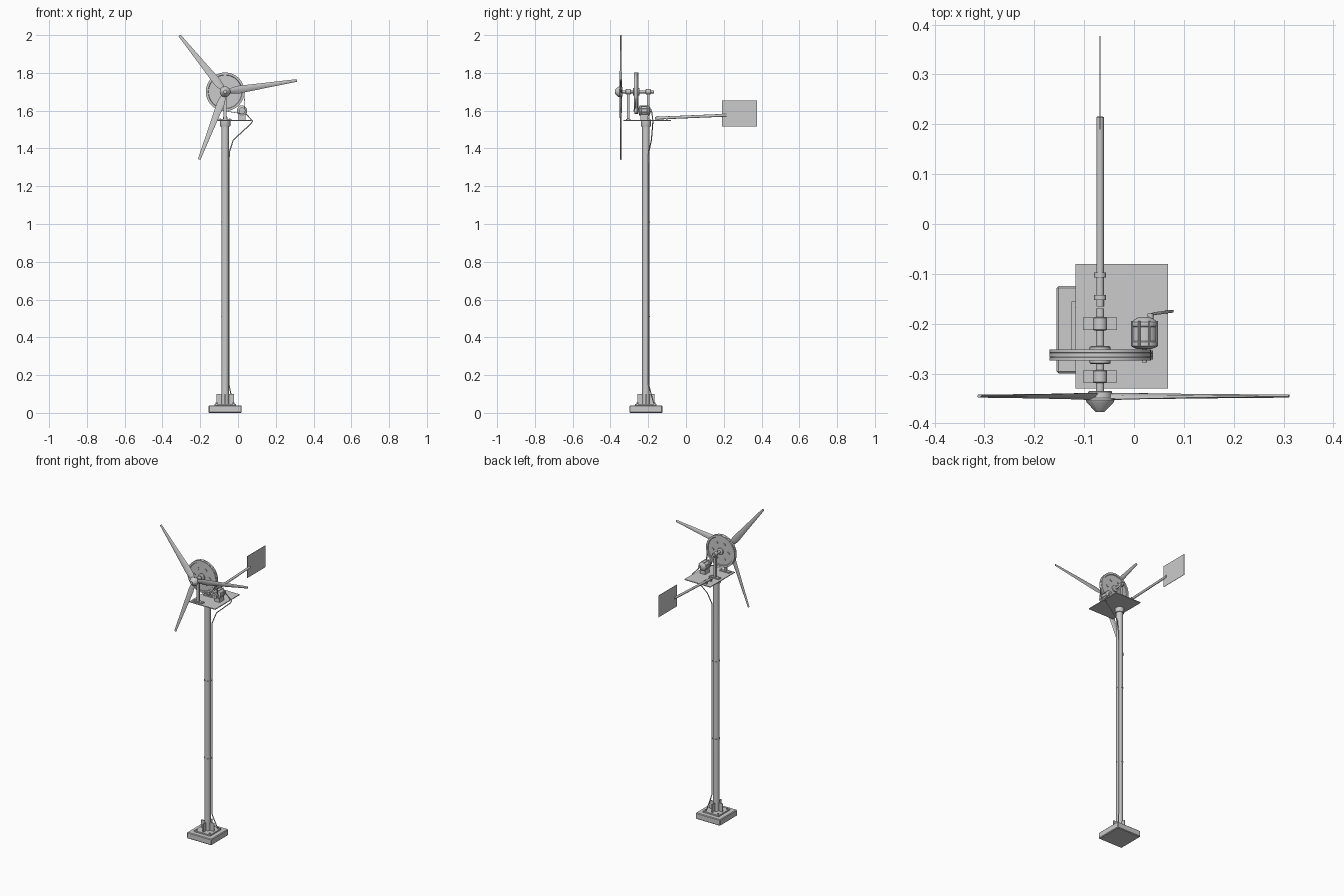
import bpy, bmesh
from math import sin, cos, pi, radians, acos, atan2, hypot
from mathutils import Vector, Matrix

if "Cube" in bpy.data.objects:
    bpy.data.objects.remove(bpy.data.objects["Cube"])

PX, PY = -0.068, -0.212      # mast axis
HZ = 1.70                    # rotor shaft height
DECK = 1.55                  # top of the platform
GX, GZ = 0.021, 1.60         # generator axis


def finish(name, bm, smooth=False):
    bmesh.ops.recalc_face_normals(bm, faces=bm.faces)
    me = bpy.data.meshes.new(name)
    bm.to_mesh(me)
    bm.free()
    ob = bpy.data.objects.new(name, me)
    bpy.context.collection.objects.link(ob)
    if smooth:
        bpy.ops.object.select_all(action='DESELECT')
        ob.select_set(True)
        bpy.context.view_layer.objects.active = ob
        bpy.ops.object.shade_smooth_by_angle(angle=radians(35))
    return ob


def box(name, lo, hi, bevel=0):
    lo, hi = Vector(lo), Vector(hi)
    bm = bmesh.new()
    bmesh.ops.create_cube(bm, size=1, matrix=Matrix.Translation((lo + hi) / 2)
                          @ Matrix.Diagonal((*(hi - lo), 1)))
    if bevel:
        bmesh.ops.bevel(bm, geom=bm.edges[:], offset=bevel, segments=1, affect='EDGES')
    return finish(name, bm)


def lathe(name, origin, axis, profile, n=32):
    """Closed solid from (distance along axis, radius) pairs."""
    bm = bmesh.new()
    rot = Vector(axis).to_track_quat('Z', 'Y')
    rings = [[bm.verts.new(Vector(origin) + rot @ Vector((r * cos(2 * pi * i / n), r * sin(2 * pi * i / n), d)))
              for i in range(n)] for d, r in profile]
    for a, b in zip(rings, rings[1:]):
        for i in range(n):
            bm.faces.new((a[i], a[(i + 1) % n], b[(i + 1) % n], b[i]))
    bm.faces.new(rings[0])
    bm.faces.new(rings[-1])
    return finish(name, bm, True)


def rod(name, a, b, r, n=24):
    d = Vector(b) - Vector(a)
    return lathe(name, a, d, [(0, r), (d.length, r)], n)


def loft(name, sections):
    bm = bmesh.new()
    rings = [[bm.verts.new(p) for p in s] for s in sections]
    n = len(rings[0])
    for a, b in zip(rings, rings[1:]):
        for i in range(n):
            bm.faces.new((a[i], a[(i + 1) % n], b[(i + 1) % n], b[i]))
    bm.faces.new(rings[0])
    bm.faces.new(rings[-1])
    return finish(name, bm, True)


# base slab, foot plate, crossed gussets and anchor bolts
box("base_slab", (PX - .0875, PY - .0875, 0), (PX + .0875, PY + .0875, .04), .004)
box("foot_plate", (PX - .057, PY - .057, .04), (PX + .057, PY + .057, .048))
box("gusset_x", (PX - .046, PY - .003, .048), (PX + .046, PY + .003, .10))
box("gusset_y", (PX - .003, PY - .046, .048), (PX + .003, PY + .046, .10))
for sx in (-1, 1):
    for sy in (-1, 1):
        x, y = PX + sx * .045, PY + sy * .045
        rod("anchor_bolt", (x, y, .046), (x, y, .055), .005, 6)

# mast with joint rings and top collar
rod("mast", (PX, PY, .045), (PX, PY, 1.53), .020)
for z in (.51, 1.01):
    rod("mast_joint", (PX, PY, z - .003), (PX, PY, z + .003), .0215)
lathe("yaw_collar", (PX, PY, 1.515), (0, 0, 1), [(0, .025), (.004, .027), (.031, .027)])

# platform
box("platform", (-.117, -.33, DECK - .005), (.068, -.08, DECK))

# bearing posts with bolted feet
for y in (-.306, -.2):
    box("bearing_foot", (PX - .034, y - .0125, DECK), (PX + .034, y + .0125, DECK + .006))
    box("bearing_post", (PX - .008, y - .007, DECK), (PX + .008, y + .007, HZ - .008))
    lathe("bearing_sleeve", (PX, y - .0135, HZ), (0, 1, 0),
          [(0, .012), (.002, .014), (.025, .014), (.027, .012)])
    for s in (-1, 1):
        rod("foot_bolt", (PX + s * .025, y, DECK), (PX + s * .025, y, DECK + .009), .004, 6)

# main shaft
rod("main_shaft", (PX, -.345, HZ), (PX, -.17, HZ), .008)

# large pulley wheel: two rims with a groove, recessed web and hub
lathe("drive_wheel", (PX, -.274, HZ), (0, 1, 0),
      [(.004, .088), (0, .09), (0, .102), (.006, .102), (.008, .098),
       (.014, .098), (.016, .102), (.022, .102), (.022, .09), (.018, .088)], 48)
lathe("wheel_hub", (PX, -.281, HZ), (0, 1, 0), [(0, .018), (.002, .021), (.034, .021), (.036, .018)])
for i in range(6):
    a = 2 * pi * i / 6
    x, z = PX + .055 * cos(a), HZ + .055 * sin(a)
    rod("wheel_bolt", (x, -.274, z), (x, -.252, z), .008, 12)

# belt wrapped around both wheels
R, r = .099, .0145
dx, dz = GX - PX, GZ - HZ
th, al = atan2(dz, dx), acos((R - r) / hypot(dx, dz))
path = []
for cx, cz, rad, a0, a1, n in ((PX, HZ, R, th + al, th + 2 * pi - al, 40),
                               (GX, GZ, r, th - al, th + al, 12)):
    for i in range(n + 1):
        a = a0 + (a1 - a0) * i / n
        path.append((cx, cz, rad, a))
bm = bmesh.new()
loops = [[bm.verts.new((cx + (rad + o) * cos(a), y, cz + (rad + o) * sin(a)))
          for o, y in ((0, -.266), (.003, -.267), (.003, -.259), (0, -.26))]
         for cx, cz, rad, a in path]
for k in range(len(loops)):
    p, q = loops[k], loops[(k + 1) % len(loops)]
    for j in range(4):
        bm.faces.new((p[j], p[(j + 1) % 4], q[(j + 1) % 4], q[j]))
finish("belt", bm, True)

# generator: small pulley, ribbed body, cradle
lathe("small_pulley", (GX, -.272, GZ), (0, 1, 0),
      [(0, .017), (.004, .017), (.006, .0145), (.012, .0145), (.014, .017), (.018, .017)])
rod("generator_shaft", (GX, -.278, GZ), (GX, -.24, GZ), .005, 16)
lathe("generator_body", (GX, -.251, GZ), (0, 1, 0),
      [(0, .014), (.003, .022), (.006, .027), (.014, .027), (.016, .0255), (.044, .0255),
       (.046, .027), (.054, .027), (.058, .022), (.064, .012)])
for i in range(8):
    a = 2 * pi * (i + .5) / 8
    x, z = GX + .027 * cos(a), GZ + .027 * sin(a)
    rod("generator_bolt", (x, -.245, z), (x, -.195, z), .0022, 8)
box("generator_cradle", (GX - .018, -.242, DECK), (GX + .018, -.2, GZ - .02))
rod("generator_terminal", (GX + .012, -.192, GZ), (GX + .012, -.18, GZ), .006, 12)

# rotor: nose cone, back plate and three tapered, twisted blades
lathe("nose_cone", (PX, -.335, HZ), (0, -1, 0),
      [(0, .022), (.002, .024), (.014, .025), (.018, .029), (.023, .027), (.042, .009)], 12)
for k in range(3):
    rot = Matrix.Rotation(-radians(9 + 120 * k), 3, 'Y')
    secs = []
    for d, chord, thick, twist in ((.012, .020, .012, 25), (.04, .036, .010, 20), (.07, .043, .008, 16),
                                   (.2, .030, .007, 12), (.384, .014, .006, 6)):
        tw = Matrix.Rotation(radians(twist), 3, 'X')
        prof = ((-.5, 0), (-.2, -.4), (.25, -.5), (.5, 0), (.25, .5), (-.2, .4))
        secs.append([Vector((PX, -.345, HZ)) + rot @ (Vector((d, 0, 0)) + tw @ Vector((0, v * thick, u * chord)))
                     for u, v in prof])
    loft("blade", secs)

# tail boom, clamps and vane
rod("tail_boom", (PX, -.165, 1.560), (PX, .215, 1.576), .0075)
for y in (-.147, -.102):
    lathe("boom_clamp", (PX, y - .005, 1.561), (0, 1, 0), [(0, .012), (.01, .012)], 16)
    box("clamp_foot", (PX - .012, y - .005, DECK), (PX + .012, y + .005, 1.56))
box("tail_vane", (PX - .001, .19, 1.515), (PX + .001, .377, 1.655))

# power cable from generator down the mast
cu = bpy.data.curves.new("power_cable", 'CURVE')
cu.dimensions = '3D'
cu.bevel_depth = .003
cu.bevel_resolution = 2
pts = [(GX + .012, -.183, GZ), (.04, -.18, 1.585), (.077, -.175, 1.545), (.07, -.176, 1.532),
       (-.025, -.183, 1.445), (-.046, -.197, 1.38), (-.0475, -.1975, 1.30),
       (-.0475, -.1975, .15), (-.042, -.19, .12), (-.025, -.17, .048)]
sp = cu.splines.new('POLY')
sp.points.add(len(pts) - 1)
for p, c in zip(sp.points, pts):
    p.co = (*c, 1)
bpy.context.collection.objects.link(bpy.data.objects.new("power_cable", cu))
